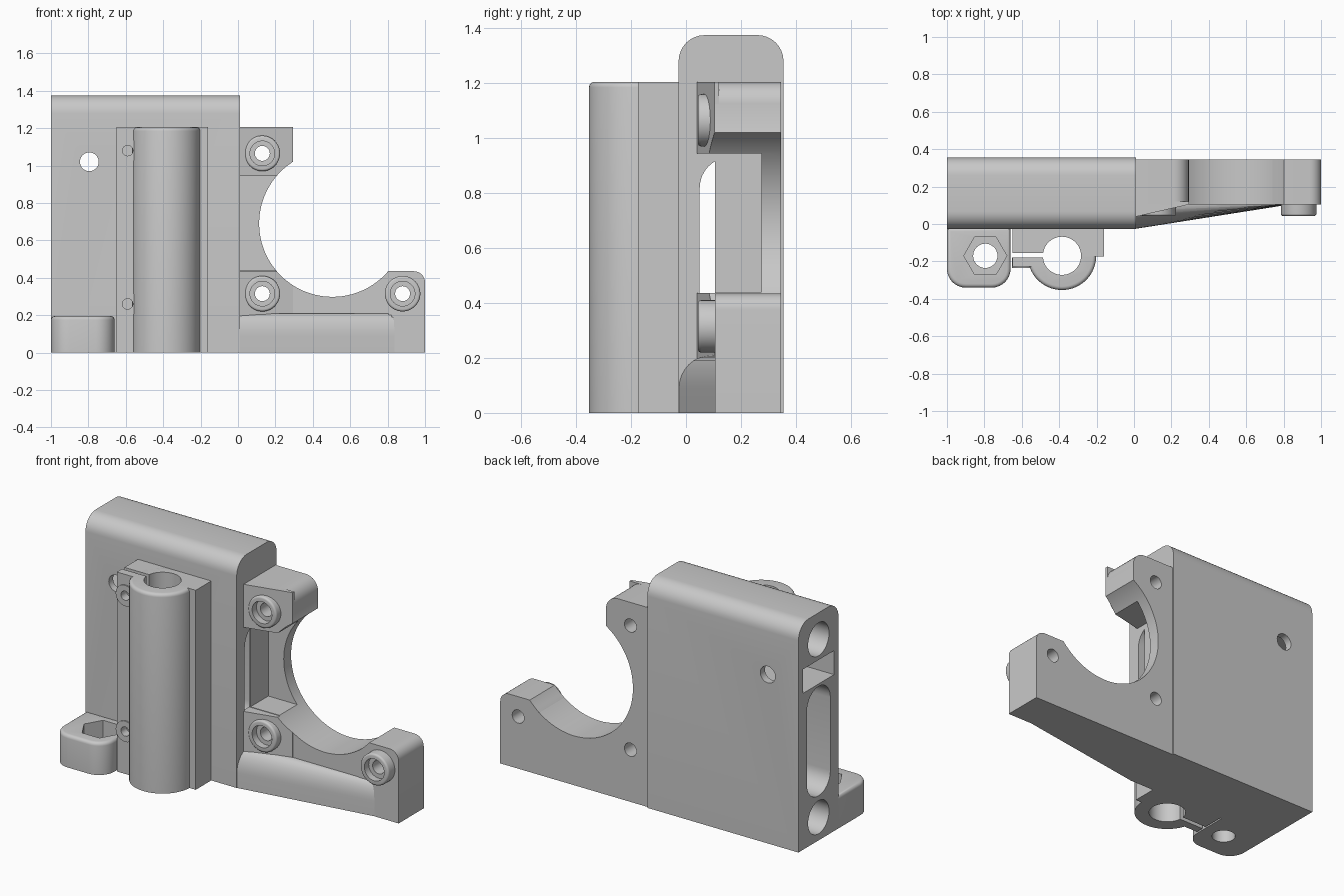
import bpy, bmesh, math
from mathutils import Vector

old = bpy.data.objects.get("Cube")
if old:
    bpy.data.objects.remove(old, do_unlink=True)

GREY = (0.58, 0.58, 0.58, 1)
mat = bpy.data.materials.new("plain grey")
mat.use_nodes = True
mat.diffuse_color = GREY
mat.node_tree.nodes["Principled BSDF"].inputs["Base Color"].default_value = GREY

AXES = {"x": lambda u, v, t: (t, u, v),
        "y": lambda u, v, t: (u, t, v),
        "z": lambda u, v, t: (u, v, t)}


def rounded(corners, steps=8):
    """Outline from (u, v, radius) corners, each filleted by an arc."""
    out = []
    for i, (u, v, r) in enumerate(corners):
        p = Vector((u, v))
        if not r:
            out.append((u, v))
            continue
        a = (Vector(corners[i - 1][:2]) - p).normalized()
        b = (Vector(corners[(i + 1) % len(corners)][:2]) - p).normalized()
        half = math.acos(a.dot(b)) / 2
        centre = p + (a + b).normalized() * (r / math.sin(half))
        start = p + a * (r / math.tan(half)) - centre
        end = p + b * (r / math.tan(half)) - centre
        first = math.atan2(start.y, start.x)
        sweep = math.atan2(start.x * end.y - start.y * end.x, start.dot(end))
        for k in range(steps + 1):
            ang = first + sweep * k / steps
            out.append((centre.x + r * math.cos(ang), centre.y + r * math.sin(ang)))
    return out


def rect(u0, u1, v0, v1, r=0):
    return rounded([(u0, v0, r), (u1, v0, r), (u1, v1, r), (u0, v1, r)])


def circle(u, v, r, n=48):
    return [(u + r * math.cos(math.tau * k / n),
             v + r * math.sin(math.tau * k / n)) for k in range(n)]


def prism(name, axis, outline, lo, hi, soft=0):
    """Extrude an outline along an axis; soft rounds the rim at hi."""
    bm = bmesh.new()
    ends = [[bm.verts.new(AXES[axis](u, v, t)) for u, v in outline] for t in (lo, hi)]
    n = len(outline)
    bm.faces.new(ends[0])
    bm.faces.new(ends[1])
    for i in range(n):
        j = (i + 1) % n
        bm.faces.new((ends[0][i], ends[0][j], ends[1][j], ends[1][i]))
    bmesh.ops.recalc_face_normals(bm, faces=bm.faces)
    if soft:
        top = set(ends[1])
        rim = [e for e in bm.edges if e.verts[0] in top and e.verts[1] in top]
        bmesh.ops.bevel(bm, geom=rim, offset=soft, segments=4, profile=0.5, affect='EDGES')
    me = bpy.data.meshes.new(name)
    bm.to_mesh(me)
    bm.free()
    me.materials.append(mat)
    ob = bpy.data.objects.new(name, me)
    bpy.context.collection.objects.link(ob)
    return ob


def cut(targets, axis, outline, lo, hi):
    """Subtract a prism from each target."""
    tool = prism("cutter", axis, outline, lo, hi)
    tool.hide_render = True
    for ob in targets:
        mod = ob.modifiers.new("cut", 'BOOLEAN')
        mod.operation, mod.solver, mod.object = 'DIFFERENCE', 'EXACT', tool
        bpy.context.view_layer.objects.active = ob
        bpy.ops.object.modifier_apply(modifier=mod.name)
    bpy.data.objects.remove(tool, do_unlink=True)


def taper(ob, x_end, y_end):
    """Collapse the far end of a prism onto one depth."""
    for v in ob.data.vertices:
        if v.co.x > x_end - 0.001:
            v.co.y = max(v.co.y, y_end)


# Main carriage block with rounded top, rod sockets and belt passage
block = prism("carriage_block", "x", rounded(
    [(-0.027, 0, 0), (0.355, 0, 0), (0.355, 1.375, 0.095), (-0.027, 1.375, 0.095)]), -1, 0.01)
for z in (0.14, 1.215):
    cut([block], "x", circle(0.163, z, 0.1), -1.1, -0.1)
cut([block], "x", rect(0.05, 0.275, 0.27, 0.93, 0.11), -1.1, 0.1)
cut([block], "x", rect(0.015, 0.31, 0.945, 1.09), -1.1, -0.6)
cut([block], "y", circle(-0.795, 1.02, 0.05), -0.2, 0.5)

# Motor plate and the tapered pads that blend it into the block
plate = prism("motor_plate", "y", rounded([
    (0, 0, 0), (1, 0, 0), (1, 0.435, 0.06), (0.8, 0.435, 0), (0.74, 0.375, 0),
    (0.505, 0.6, 0), (0.293, 1.02, 0), (0.293, 1.205, 0.08), (0, 1.205, 0)]), 0.105, 0.345)
pads = []
for name, z0, z1 in (("upper_pad", 0.945, 1.205), ("lower_pad", 0.1, 0.437)):
    pad = prism(name, "x", rect(0.037, 0.12, z0, z1), 0, 0.293)
    taper(pad, 0.293, 0.104)
    pads.append(pad)
rib = prism("bottom_rib", "x", rounded(
    [(-0.027, 0, 0), (0.115, 0, 0), (0.115, 0.21, 0), (-0.027, 0.21, 0.12)]), 0, 0.85)
taper(rib, 0.85, 0.107)

# Screw bosses on the motor plate
screws = [(0.13, 1.065), (0.13, 0.315), (0.88, 0.315)]
bosses = []
for i, (x, z) in enumerate(screws):
    boss = prism("motor_boss_%d" % (i + 1), "y", circle(x, z, 0.095), 0.2, 0.043, 0.012)
    bosses.append(boss)

# Motor opening, belt window and screw holes
cut([plate, bosses[0]] + pads, "y", circle(0.505, 0.69, 0.392, 96), -0.2, 0.5)
cut([plate], "y", rect(0.01, 0.3, 0.44, 0.945), -0.2, 0.275)
for (x, z), boss in zip(screws, bosses):
    group = [plate, boss] + [p for p in pads if x < 0.5]
    cut(group, "y", circle(x, z, 0.04, 32), -0.2, 0.5)
    cut(group, "y", circle(x, z, 0.066, 32), -0.2, 0.085)

# Bearing clamp: back mount, tube and pinch tab
mount = prism("clamp_mount", "z", rect(-0.65, -0.16, -0.155, -0.02), 0, 1.205)
shoulder = prism("clamp_shoulder", "z", rect(-0.4, -0.16, -0.175, -0.1), 0, 1.205)
tab = prism("clamp_tab", "z", rect(-0.65, -0.45, -0.228, -0.18), 0, 1.205)
tube = prism("clamp_tube", "z", circle(-0.385, -0.17, 0.183, 64), 0, 1.205, 0.02)
cut([tube], "z", rect(-0.7, -0.4, -0.18, -0.155), -0.1, 1.4)
cut([mount, shoulder, tab, tube], "z", circle(-0.385, -0.17, 0.102), -0.1, 1.4)
for side, z in (("lower", 0.26), ("upper", 1.08)):
    ring = prism(side + "_clamp_screw", "y", circle(-0.59, z, 0.063, 32), -0.18, -0.235)
    cut([ring, tab, mount], "y", circle(-0.59, z, 0.028, 24), -0.3, -0.06)

# Lead screw foot with hexagonal nut pocket
foot = prism("nut_foot", "z", rounded(
    [(-1, -0.02, 0), (-1, -0.34, 0.1), (-0.66, -0.34, 0.1), (-0.66, -0.02, 0)]), 0, 0.195, 0.02)
cut([foot], "z", circle(-0.795, -0.17, 0.065, 32), -0.1, 0.4)
cut([foot], "z", circle(-0.795, -0.17, 0.115, 6), 0.08, 0.4)

# Smooth curved walls while keeping sharp edges
for ob in bpy.context.collection.objects:
    if ob.type == 'MESH' and mat.name in ob.data.materials:
        bpy.ops.object.select_all(action='DESELECT')
        ob.select_set(True)
        bpy.context.view_layer.objects.active = ob
        bpy.ops.object.shade_smooth_by_angle(angle=math.radians(30))
